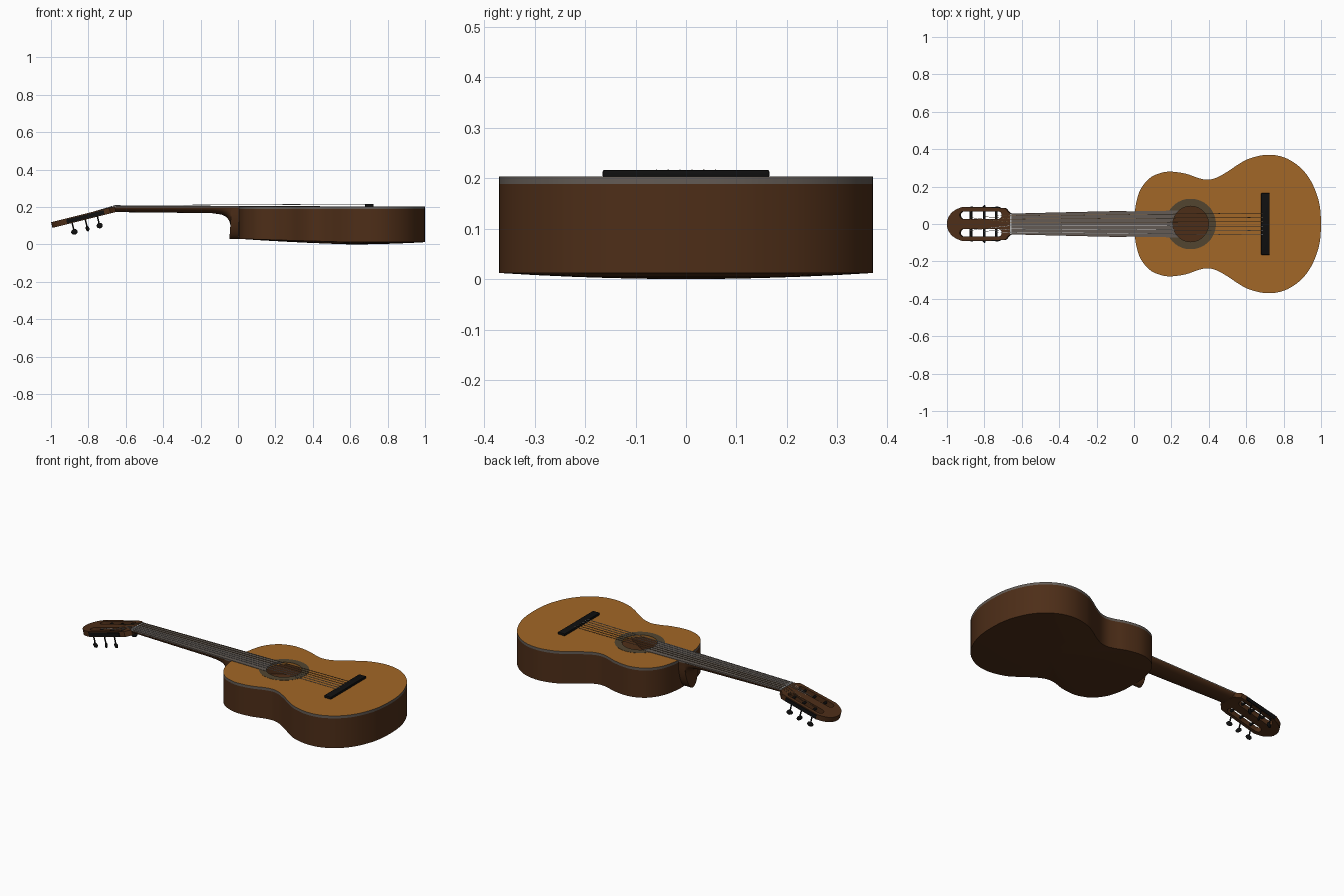
import bpy, bmesh, math
from mathutils import Vector, Matrix

if "Cube" in bpy.data.objects:
    bpy.data.objects.remove(bpy.data.objects["Cube"])


def material(name, rgb):
    m = bpy.data.materials.new(name)
    m.diffuse_color = (*rgb, 1)
    m.use_nodes = True
    m.node_tree.nodes["Principled BSDF"].inputs["Base Color"].default_value = m.diffuse_color
    return m


SPRUCE = material("honey spruce", (0.36, 0.135, 0.02))
BROWN = material("dark brown wood", (0.075, 0.027, 0.009))
GREY = material("grey fretboard", (0.125, 0.105, 0.09))
ROSE = material("rosette olive", (0.085, 0.06, 0.03))
BLACK = material("black", (0.005, 0.005, 0.005))
STEEL = material("light string", (0.45, 0.45, 0.45))
BRONZE = material("wound string", (0.16, 0.10, 0.05))


def finish(name, bm, mats, matrix=None, angle=35):
    """Turn a bmesh into a smooth-by-angle object."""
    bmesh.ops.recalc_face_normals(bm, faces=bm.faces)
    if matrix:
        bm.transform(matrix)
    me = bpy.data.meshes.new(name)
    bm.to_mesh(me)
    bm.free()
    ob = bpy.data.objects.new(name, me)
    bpy.context.collection.objects.link(ob)
    for m in mats:
        me.materials.append(m)
    bpy.ops.object.select_all(action='DESELECT')
    ob.select_set(True)
    bpy.context.view_layer.objects.active = ob
    bpy.ops.object.shade_smooth_by_angle(angle=math.radians(angle))
    return ob


def loft(bm, rings, mats=None, closed=True):
    """Bridge successive rings of points with quads."""
    vs = [[bm.verts.new(p) for p in r] for r in rings]
    n = len(rings[0])
    for k, (a, b) in enumerate(zip(vs, vs[1:])):
        for i in range(n if closed else n - 1):
            j = (i + 1) % n
            f = bm.faces.new((a[i], a[j], b[j], b[i]))
            f.material_index = mats[k] if mats else 0
    return vs


def box(name, x, y, z, mat, matrix=None, bevel=0):
    bm = bmesh.new()
    bmesh.ops.create_cube(bm, size=1)
    for v in bm.verts:
        v.co = Vector([(a + b) / 2 + c * (b - a) for (a, b), c in zip((x, y, z), v.co)])
    if bevel:
        bmesh.ops.bevel(bm, geom=bm.edges[:], offset=bevel, segments=2, affect='EDGES', profile=0.5)
    return finish(name, bm, [mat], matrix)


def rod(name, p, q, r, mat, sides=8, matrix=None):
    p, q = Vector(p), Vector(q)
    bm = bmesh.new()
    bmesh.ops.create_cone(bm, cap_ends=True, segments=sides, radius1=r, radius2=r, depth=(q - p).length)
    turn = (q - p).to_track_quat('Z', 'Y').to_matrix().to_4x4()
    bm.transform(Matrix.Translation((p + q) / 2) @ turn)
    return finish(name, bm, [mat], matrix)


def spline(pts, steps):
    """Catmull-Rom through an open list of 2D points."""
    out = []
    for i in range(len(pts) - 1):
        p0, p1, p2, p3 = (Vector(pts[min(max(k, 0), len(pts) - 1)]) for k in (i - 1, i, i + 1, i + 2))
        for s in range(steps):
            t = s / steps
            out.append(0.5 * (2 * p1 + (p2 - p0) * t + (2 * p0 - 5 * p1 + 4 * p2 - p3) * t * t
                              + (3 * p1 - p0 - 3 * p2 + p3) * t ** 3))
    return out + [Vector(pts[-1])]


# ---- Body: soundboard with hole, binding, sides, domed back
TOP, HOLE, HR = 0.203, 0.303, 0.095
half = spline([(0.004, 0), (0.006, 0.08), (0.03, 0.175), (0.08, 0.242), (0.14, 0.272), (0.2, 0.28),
               (0.28, 0.268), (0.34, 0.247), (0.39, 0.237), (0.44, 0.247), (0.5, 0.28), (0.56, 0.32),
               (0.62, 0.351), (0.71, 0.37), (0.8, 0.357), (0.88, 0.31), (0.94, 0.24), (0.98, 0.15),
               (0.996, 0.075), (1.0, 0)], 4)
outline = half + [Vector((p.x, -p.y)) for p in half[-2:0:-1]]


def back_z(x, s):
    return 0.012 + 0.018 * max(0, (0.6 - x) / 0.6) - 0.012 * (1 - s * s)


def hole_ring(z):
    a = [math.atan2(p.y, p.x - HOLE) for p in outline]
    return [(HOLE + HR * math.cos(t), HR * math.sin(t), z) for t in a]


rings = [hole_ring(0.19), hole_ring(TOP)]
rings += [[(p.x, p.y, z) for p in outline] for z in (TOP, 0.188)]
for s in (1, 0.8, 0.6, 0.4, 0.2, 0.02):
    ring = []
    for p in outline:
        x = 0.6 + (p.x - 0.6) * s
        ring.append((x, p.y * s, back_z(x, s)))
    rings.append(ring)
bm = bmesh.new()
vs = loft(bm, rings, [0, 0, 1] + [2] * 6)
bm.faces.new(vs[-1]).material_index = 2
body = finish("body", bm, [SPRUCE, GREY, BROWN])


# ---- Rosette plate around the hole
def circle(r, z):
    return [(HOLE + r * math.cos(i * math.tau / 64), r * math.sin(i * math.tau / 64), z) for i in range(64)]


bm = bmesh.new()
loft(bm, [circle(HR, TOP), circle(HR, TOP + 0.001), circle(0.135, TOP + 0.001), circle(0.135, TOP)])
finish("rosette", bm, [ROSE])

# ---- Neck and heel: half-round sections (x, half width, bottom z, lean of the bottom)
bm = bmesh.new()
sections = []
for x, w, zb, lean in [(-0.68, 0.056, 0.172, 0), (-0.6, 0.057, 0.172, 0), (-0.4, 0.062, 0.17, 0),
                       (-0.14, 0.068, 0.167, 0), (-0.09, 0.069, 0.16, 0), (-0.062, 0.069, 0.147, 0),
                       (-0.046, 0.069, 0.125, 0), (-0.038, 0.068, 0.09, 0), (-0.034, 0.066, 0.03, 0.012),
                       (0.02, 0.066, 0.03, 0)]:
    sections.append([(x - lean * math.sin(t), w * math.cos(t), 0.198 - (0.198 - zb) * math.sin(t))
                     for t in [math.pi * i / 16 for i in range(17)]])
vs = loft(bm, sections)
bm.faces.new(vs[0])
bm.faces.new(vs[-1])
finish("neck", bm, [BROWN])

# ---- Fretboard, ending in an arc at the sound hole
edge = [(-0.655, 0.055), (0.0, 0.068)]
arc = [(HOLE - math.sqrt(HR ** 2 - y * y), y) for y in (0.072, 0.06, 0.04, 0.02, 0)]
plan = edge + arc + [(x, -y) for x, y in (edge + arc)[-2::-1]]
bm = bmesh.new()
vs = loft(bm, [[(x, y, z) for x, y in plan] for z in (0.196, 0.2055)])
for r in vs:
    bm.faces.new(r)
finish("fretboard", bm, [GREY])
box("nut", (-0.664, -0.654), (-0.055, 0.055), (0.195, 0.207), STEEL)

# ---- Bridge and saddle
box("bridge", (0.68, 0.725), (-0.165, 0.165), (TOP - 0.002, 0.216), BLACK, bevel=0.003)

# ---- Headstock: tilted slab with two slots
HEAD = Matrix.Translation((-0.66, 0, 0.203)) @ Matrix.Rotation(math.radians(-14), 4, 'Y')
side = [(0.0, 0.055), (-0.012, 0.064), (-0.03, 0.084), (-0.06, 0.086), (-0.27, 0.09), (-0.3, 0.078),
        (-0.325, 0.062), (-0.342, 0.038), (-0.35, 0.015)]
loops = [side + [(x, -y) for x, y in side[::-1]]]
for s in (1, -1):
    slot = []
    for cx, a0 in ((-0.07, -90), (-0.26, 90)):
        for i in range(9):
            t = math.radians(a0 + i * 22.5)
            slot.append((cx + 0.021 * math.cos(t), s * 0.047 + 0.021 * math.sin(t)))
    loops.append(slot)
bm = bmesh.new()
edges = []
for lp in loops:
    vl = [bm.verts.new((x, y, 0)) for x, y in lp]
    edges += [bm.edges.new((vl[i - 1], vl[i])) for i in range(len(vl))]
bmesh.ops.triangle_fill(bm, edges=edges, use_beauty=True)
ext = bmesh.ops.extrude_face_region(bm, geom=bm.faces[:])
for g in ext['geom']:
    if isinstance(g, bmesh.types.BMVert):
        g.co.z -= 0.031
finish("headstock", bm, [BROWN], HEAD)

# ---- Tuners: side plates, rollers, stalks and buttons
ROLLERS = (-0.2215, -0.149, -0.082)
for s, tag in ((1, "left"), (-1, "right")):
    ya, yb = sorted((s * 0.086, s * 0.092))
    box("tuner_plate_" + tag, (-0.268, -0.062), (ya, yb), (-0.027, -0.005), BLACK, HEAD)
    for i, rx in enumerate(ROLLERS):
        rod(f"roller_{tag}_{i}", (rx, s * 0.024, -0.014), (rx, s * 0.088, -0.014), 0.007, BLACK, 12, HEAD)
        kx = rx - 0.02
        rod(f"tuner_stalk_{tag}_{i}", (kx, s * 0.085, -0.02), (kx, s * 0.085, -0.072), 0.004, BLACK, 8, HEAD)
        bm = bmesh.new()
        bmesh.ops.create_uvsphere(bm, u_segments=16, v_segments=10, radius=1)
        turn = Matrix.Rotation(math.radians((15, 65, 25)[i] * s), 4, 'Z')
        bm.transform(Matrix.Translation((kx, s * 0.085, -0.08)) @ turn @ Matrix.Diagonal((0.018, 0.007, 0.015, 1)))
        finish(f"tuner_button_{tag}_{i}", bm, [BLACK], HEAD)

# ---- Strings: over the fretboard, then down to the rollers
for i in range(6):
    u = i - 2.5
    s = 1 if u > 0 else -1
    mat = BRONZE if u > 0 else STEEL
    nut = (-0.66, u * 0.0175, 0.208)
    rod(f"string_{i}", nut, (0.69, u * 0.0235, 0.2155), 0.0016, mat, 6)
    k = int(abs(u))  # inner strings reach the far rollers
    end = HEAD @ Vector((ROLLERS[k], s * (0.034 + 0.006 * k), -0.006))
    rod(f"string_tail_{i}", nut, end, 0.0014, mat, 6)
